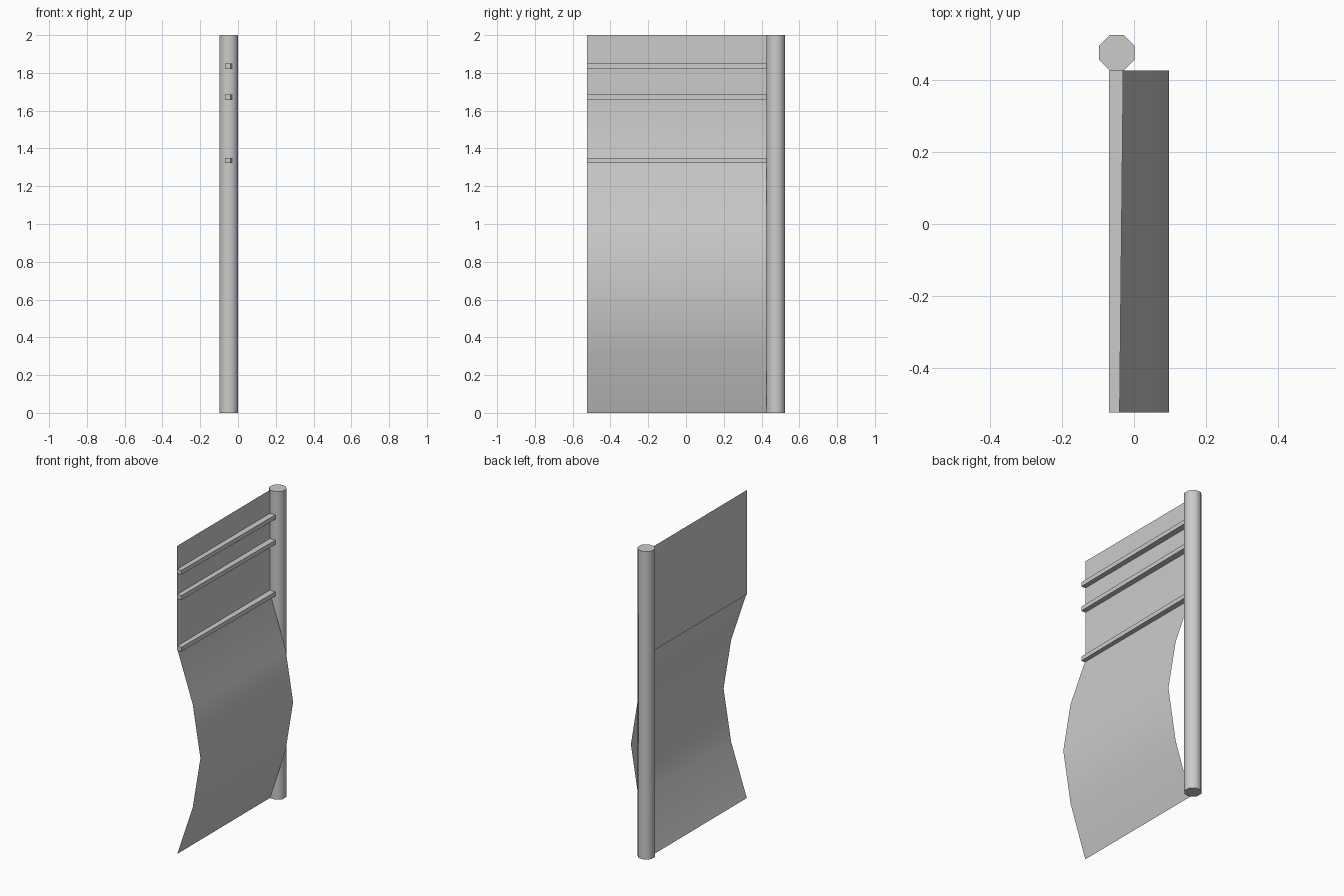
import bpy, bmesh, math

if "Cube" in bpy.data.objects:
    bpy.data.objects.remove(bpy.data.objects["Cube"])

BACK_X = -0.07                 # plane of the cloth's flat part
Y_FREE, Y_POLE = -0.524, 0.427  # free edge and pole edge


def make_object(name, bm, smooth=True):
    mesh = bpy.data.meshes.new(name)
    bm.to_mesh(mesh)
    bm.free()
    obj = bpy.data.objects.new(name, mesh)
    bpy.context.collection.objects.link(obj)
    if smooth:
        bpy.ops.object.select_all(action='DESELECT')
        obj.select_set(True)
        bpy.context.view_layer.objects.active = obj
        bpy.ops.object.shade_smooth_by_angle(angle=math.radians(50))
    return obj


# Octagonal pole, flats facing the axes
bpy.ops.mesh.primitive_cylinder_add(
    vertices=8, radius=0.049 / math.cos(math.pi / 8), depth=2,
    location=(-0.048, 0.476, 1), rotation=(0, 0, math.pi / 8))
pole = bpy.context.object
pole.name = "pole"
bpy.ops.object.shade_smooth_by_angle(angle=math.radians(50))

# Cloth sheet: flat above, billowing below (profile in x, z)
profile = [(BACK_X, 2), (BACK_X, 1.667), (BACK_X, 1.333), (0.042, 1),
           (0.097, 0.667), (0.042, 0.333), (BACK_X, 0)]
bm = bmesh.new()
rows = [[bm.verts.new((x, y, z)) for y in (Y_FREE, Y_POLE)] for x, z in profile]
for a, b in zip(rows, rows[1:]):
    bm.faces.new((b[0], b[1], a[1], a[0]))
make_object("cloth", bm)


# Horizontal battens, slightly wider at the pole
def batten(name, z):
    bm = bmesh.new()
    bmesh.ops.create_cube(bm, size=1)
    for v in bm.verts:
        at_pole = v.co.y > 0
        front_x = -0.03 if at_pole else -0.04
        v.co.x = front_x if v.co.x > 0 else BACK_X
        v.co.y = Y_POLE if at_pole else Y_FREE
        v.co.z = z + 0.028 * v.co.z
    make_object(name, bm, smooth=False)


for name, z in (("upper_batten", 1.835), ("middle_batten", 1.671),
                ("lower_batten", 1.336)):
    batten(name, z)
